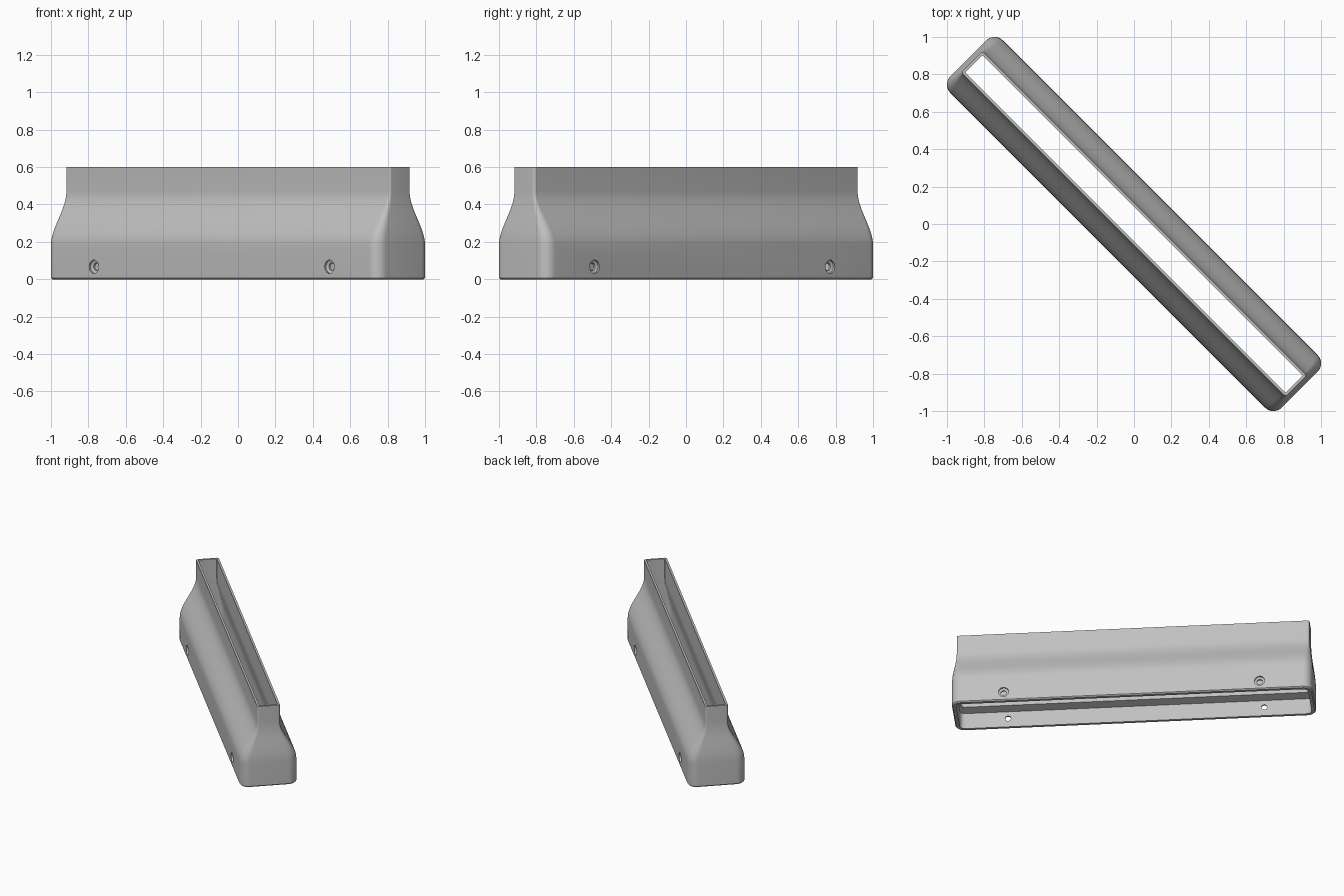
import bpy
import bmesh
import math
from mathutils import Matrix

cube = bpy.data.objects.get("Cube")
if cube:
    bpy.data.objects.remove(cube, do_unlink=True)

TURN = Matrix.Rotation(math.radians(-45), 4, 'Z')

grey = bpy.data.materials.new("plain_grey")
grey.use_nodes = True
colour = (0.53, 0.53, 0.53, 1)
grey.diffuse_color = colour
grey.node_tree.nodes["Principled BSDF"].inputs["Base Color"].default_value = colour


def rounded_rect(length, width, radius, z, steps=8):
    """Points of a rounded rectangle given by half length and half width."""
    points = []
    for i, (sx, sy) in enumerate(((1, 1), (-1, 1), (-1, -1), (1, -1))):
        for k in range(steps + 1):
            a = math.pi / 2 * (i + k / steps)
            points.append((sx * (length - radius) + radius * math.cos(a),
                           sy * (width - radius) + radius * math.sin(a), z))
    return points


def loft(name, rings, closed=False):
    """Skin a stack of equal rings, either capped or joined end to end."""
    bm = bmesh.new()
    loops = [[bm.verts.new(p) for p in ring] for ring in rings]
    pairs = list(zip(loops, loops[1:]))
    if closed:
        pairs.append((loops[-1], loops[0]))
    else:
        bm.faces.new(loops[0])
        bm.faces.new(loops[-1])
    for a, b in pairs:
        n = len(a)
        for i in range(n):
            j = (i + 1) % n
            bm.faces.new((a[i], a[j], b[j], b[i]))
    bmesh.ops.recalc_face_normals(bm, faces=bm.faces)
    bm.transform(TURN)
    mesh = bpy.data.meshes.new(name)
    bm.to_mesh(mesh)
    bm.free()
    mesh.materials.append(grey)
    obj = bpy.data.objects.new(name, mesh)
    bpy.context.collection.objects.link(obj)
    return obj


def blend(low, high, t):
    s = t * t * (3 - 2 * t)
    return [a + (b - a) * s for a, b in zip(low, high)]


STEPS = 14
# Outer skin: wide base, S-shaped shoulder, narrow neck
base, neck = (1.253, 0.199, 0.064), (1.226, 0.08, 0.015)
rings = [rounded_rect(1.245, 0.191, 0.056, 0), rounded_rect(*base, 0.008)]
for i in range(STEPS + 1):
    t = i / STEPS
    rings.append(rounded_rect(*blend(base, neck, t), 0.18 + 0.29 * t))
rings.append(rounded_rect(*neck, 0.6))

# Inner skin: slot, flared throat, ledge and base pocket
slot, throat, pocket = (1.21, 0.065, 0.004), (1.212, 0.108, 0.03), (1.223, 0.17, 0.036)
rings.append(rounded_rect(*slot, 0.6))
for i in range(STEPS + 1):
    t = i / STEPS
    rings.append(rounded_rect(*blend(slot, throat, t), 0.46 - 0.26 * t))
rings.append(rounded_rect(*throat, 0.135))
rings.append(rounded_rect(*pocket, 0.12))
rings.append(rounded_rect(*pocket, 0))
shell = loft("nozzle_shell", rings, closed=True)

# Countersunk screw holes through both long walls
drill = ((-0.22, 0.036), (-0.188, 0.036), (-0.182, 0.02),
         (0.182, 0.02), (0.188, 0.036), (0.22, 0.036))
for x in (-0.89, 0.89):
    circles = [[(x + r * math.cos(k * math.tau / 24), y,
                 0.067 + r * math.sin(k * math.tau / 24)) for k in range(24)]
               for y, r in drill]
    cutter = loft("hole_cutter", circles)
    cutter.hide_render = True
    bpy.ops.object.select_all(action='DESELECT')
    bpy.context.view_layer.objects.active = shell
    shell.select_set(True)
    mod = shell.modifiers.new("screw_holes", 'BOOLEAN')
    mod.operation = 'DIFFERENCE'
    mod.solver = 'EXACT'
    mod.object = cutter
    bpy.ops.object.modifier_apply(modifier=mod.name)
    bpy.data.objects.remove(cutter, do_unlink=True)

bpy.ops.object.shade_smooth_by_angle(angle=math.radians(30))
